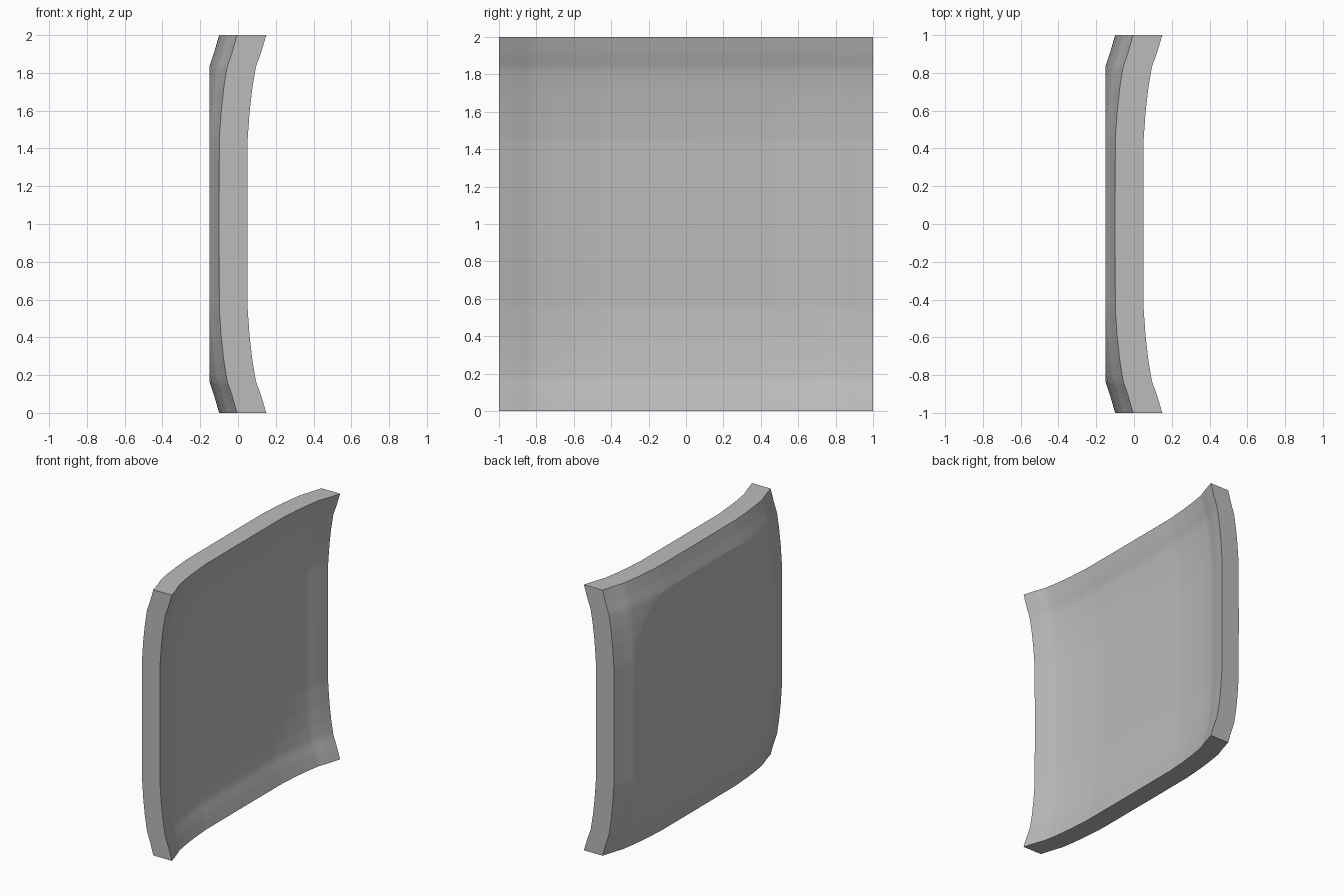
import bpy, bmesh, math
from mathutils import Vector

cube = bpy.data.objects.get("Cube")
if cube:
    bpy.data.objects.remove(cube, do_unlink=True)

# Single plain grey
grey = bpy.data.materials.new("plain_grey")
grey.use_nodes = True
colour = (0.5, 0.5, 0.5, 1)
grey.diffuse_color = colour
grey.node_tree.nodes["Principled BSDF"].inputs["Base Color"].default_value = colour

# Rise of the dish from its middle to its border
PROFILE = [(0, 0), (0.45, 0.001), (0.6, 0.012), (0.72, 0.026),
           (0.83, 0.044), (0.91, 0.073), (1.01, 0.103)]
CUT = -0.15
DIVISIONS = 80


def rise(t):
    t = abs(t)
    for (a, ha), (b, hb) in zip(PROFILE, PROFILE[1:]):
        if t <= b:
            return ha + (hb - ha) * (t - a) / (b - a)
    return PROFILE[-1][1]


def dished_sheet(bm, middle, scale):
    """Square sheet in the YZ plane that flares along both axes."""
    verts = bmesh.ops.create_grid(bm, x_segments=DIVISIONS, y_segments=DIVISIONS,
                                  size=1)["verts"]
    for v in verts:
        u, w = v.co.x, v.co.y
        v.co = (middle + scale * (rise(u) + rise(w)), u, w + 1)


# Two dished faces joined by a rim
bm = bmesh.new()
dished_sheet(bm, -0.05, 1)
dished_sheet(bm, -0.195, 0.95)
border = [e for e in bm.edges if e.is_boundary]
bmesh.ops.bridge_loops(bm, edges=border)

# Flat plateau sliced across the bulging face
bmesh.ops.bisect_plane(bm, geom=bm.verts[:] + bm.edges[:] + bm.faces[:],
                       plane_co=Vector((CUT, 0, 0)), plane_no=Vector((-1, 0, 0)),
                       clear_outer=True)
bmesh.ops.holes_fill(bm, edges=[e for e in bm.edges if e.is_boundary], sides=0)
bmesh.ops.recalc_face_normals(bm, faces=bm.faces[:])

mesh = bpy.data.meshes.new("dished_panel")
bm.to_mesh(mesh)
bm.free()
mesh.materials.append(grey)
panel = bpy.data.objects.new("dished_panel", mesh)
bpy.context.collection.objects.link(panel)

# Smooth dish with crisp rim and plateau outline
bpy.ops.object.select_all(action="DESELECT")
panel.select_set(True)
bpy.context.view_layer.objects.active = panel
bpy.ops.object.shade_smooth_by_angle(angle=math.radians(14))
